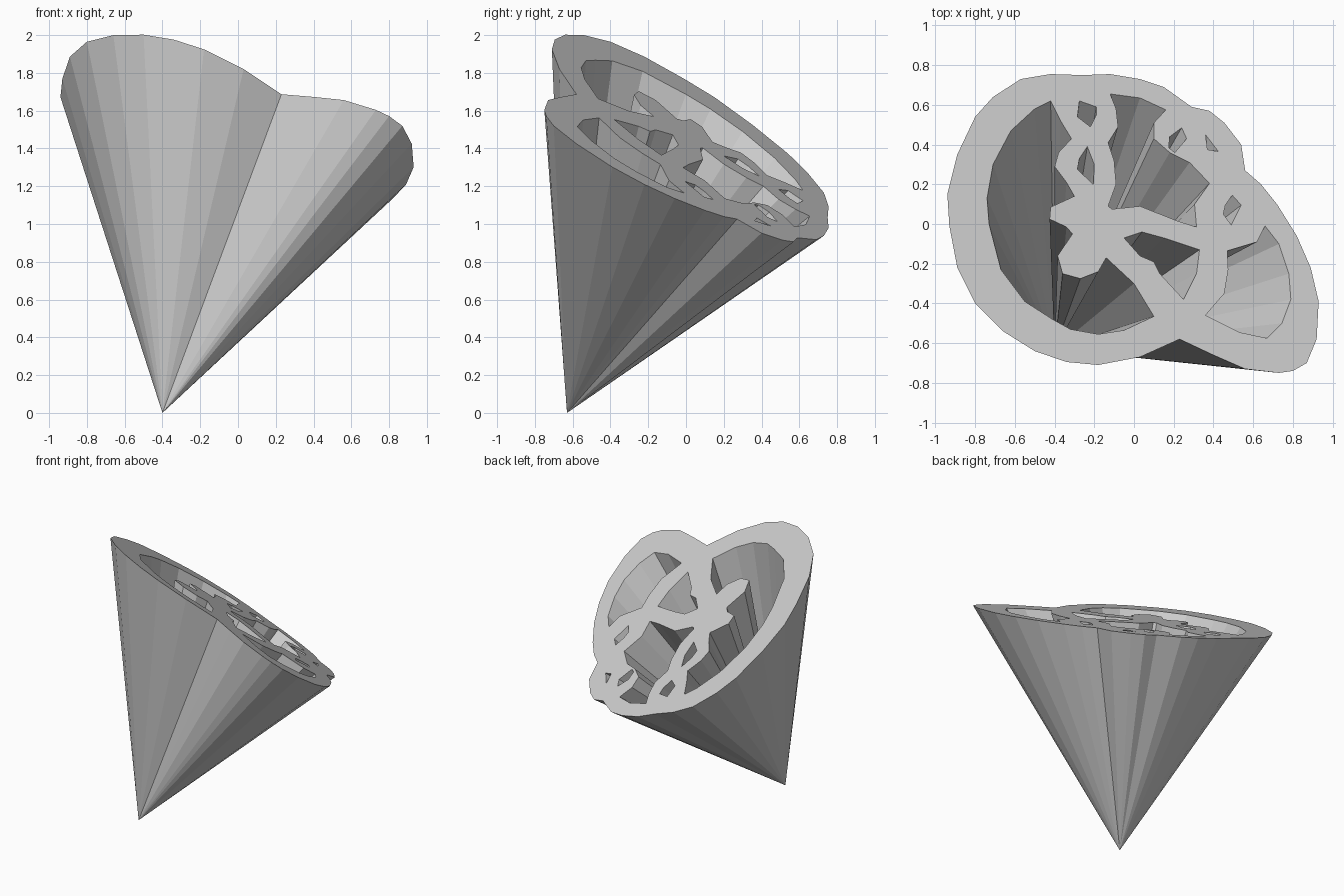
import bpy, bmesh, math
from mathutils import Vector

if "Cube" in bpy.data.objects:
    bpy.data.objects.remove(bpy.data.objects["Cube"])

APEX = Vector((-0.40, -0.63, 0.0))

grey = bpy.data.materials.new("plain grey")
grey.diffuse_color = (0.6, 0.6, 0.6, 1)
grey.use_nodes = True
grey.node_tree.nodes["Principled BSDF"].inputs["Base Color"].default_value = grey.diffuse_color

# Outer lopsided heart outline, seen from above
OUTLINE = [(.23, -.58), (.40, -.66), (.56, -.73), (.73, -.75), (.80, -.74), (.87, -.70),
           (.92, -.58), (.93, -.39), (.89, -.22), (.82, -.06), (.72, .10), (.64, .20),
           (.56, .27), (.54, .40), (.455, .51), (.38, .57), (.29, .59), (.15, .69),
           (.03, .73), (-.12, .755), (-.26, .75), (-.42, .755), (-.57, .73), (-.71, .64),
           (-.80, .54), (-.89, .35), (-.94, .15), (-.93, -.01), (-.89, -.22), (-.80, -.40),
           (-.66, -.54), (-.50, -.64), (-.34, -.695), (-.18, -.71), (.03, -.67)]

# Openings cut through the slanted top
LEFT_OPENING = [(-.42, .62), (-.50, .58), (-.62, .47), (-.71, .30), (-.74, .13), (-.73, 0),
                (-.67, -.23), (-.55, -.39), (-.41, -.48), (-.32, -.53), (-.18, -.555),
                (-.05, -.535), (.10, -.465), (0, -.30), (-.14, -.17), (-.18, -.24),
                (-.27, -.275), (-.36, -.25), (-.385, -.16), (-.31, -.05), (-.34, -.015),
                (-.425, .025), (-.42, .085), (-.30, .14), (-.34, .21), (-.40, .29),
                (-.38, .36), (-.315, .43), (-.37, .52)]
BACK_OPENING = [(-.12, .655), (.03, .635), (.16, .575), (.10, .51), (.10, .43), (.18, .36),
                (.28, .31), (.38, .205), (.305, .10), (.315, -.015), (.22, .015),
                (.03, .09), (-.11, .075), (-.13, .09), (-.09, .20), (-.10, .32),
                (-.13, .41), (-.08, .49), (-.09, .58)]
MIDDLE_OPENING = [(-.05, -.07), (.04, -.04), (.15, -.07), (.33, -.13), (.315, -.25),
                  (.25, -.38), (.13, -.25), (.10, -.19), (.03, -.16)]
RIGHT_OPENING = [(.66, -.01), (.73, -.10), (.78, -.25), (.79, -.38), (.745, -.50),
                 (.67, -.575), (.53, -.545), (.36, -.46), (.455, -.35), (.475, -.23),
                 (.47, -.135), (.62, -.09)]
SMALL_OPENINGS = [
    [(-.275, .62), (-.19, .59), (-.19, .55), (-.22, .49), (-.285, .54)],
    [(-.235, .39), (-.20, .30), (-.205, .20), (-.285, .275), (-.275, .33)],
    [(.18, .44), (.24, .485), (.265, .43), (.205, .36), (.175, .385)],
    [(.36, .45), (.425, .365), (.37, .375)],
    [(.495, .145), (.54, .095), (.49, -.005), (.45, .05), (.46, .095)],
]


def on_top(p):
    """Lift a plan point onto the slanted top plane."""
    return Vector((p[0], p[1], 1.409 - .38 * p[0] - .63 * p[1]))


def ccw(pts):
    area = sum(a[0] * b[1] - b[0] * a[1] for a, b in zip(pts, pts[1:] + pts[:1]))
    return pts if area > 0 else pts[::-1]


def finish(name, bm):
    mesh = bpy.data.meshes.new(name)
    bm.to_mesh(mesh)
    bm.free()
    mesh.materials.append(grey)
    obj = bpy.data.objects.new(name, mesh)
    bpy.context.collection.objects.link(obj)
    return obj


def cone_wall(name, pts, inward):
    """Wall that tapers from a closed loop on the top down to the apex."""
    bm = bmesh.new()
    ring = [bm.verts.new(on_top(p)) for p in ccw(pts)]
    tip = bm.verts.new(APEX)
    for a, b in zip(ring, ring[1:] + ring[:1]):
        bm.faces.new((a, b, tip) if inward else (b, a, tip))
    return finish(name, bm)


openings = {"left_opening_wall": LEFT_OPENING, "back_opening_wall": BACK_OPENING,
            "middle_opening_wall": MIDDLE_OPENING, "right_opening_wall": RIGHT_OPENING}
for i, pts in enumerate(SMALL_OPENINGS):
    openings[f"small_opening_wall_{i + 1}"] = pts

# Slanted pierced top
bm = bmesh.new()
for pts in [OUTLINE, *openings.values()]:
    ring = [bm.verts.new(on_top(p)) for p in pts]
    for a, b in zip(ring, ring[1:] + ring[:1]):
        bm.edges.new((a, b))
up = Vector((.38, .63, 1)).normalized()
bmesh.ops.triangle_fill(bm, use_beauty=True, edges=bm.edges[:], normal=up)
for f in bm.faces:
    f.normal_update()
    if f.normal.z < 0:
        f.normal_flip()
finish("pierced_top", bm)

# Outer cone and the tapering walls of each opening
cone_wall("outer_cone", OUTLINE, False)
for name, pts in openings.items():
    cone_wall(name, pts, True)
